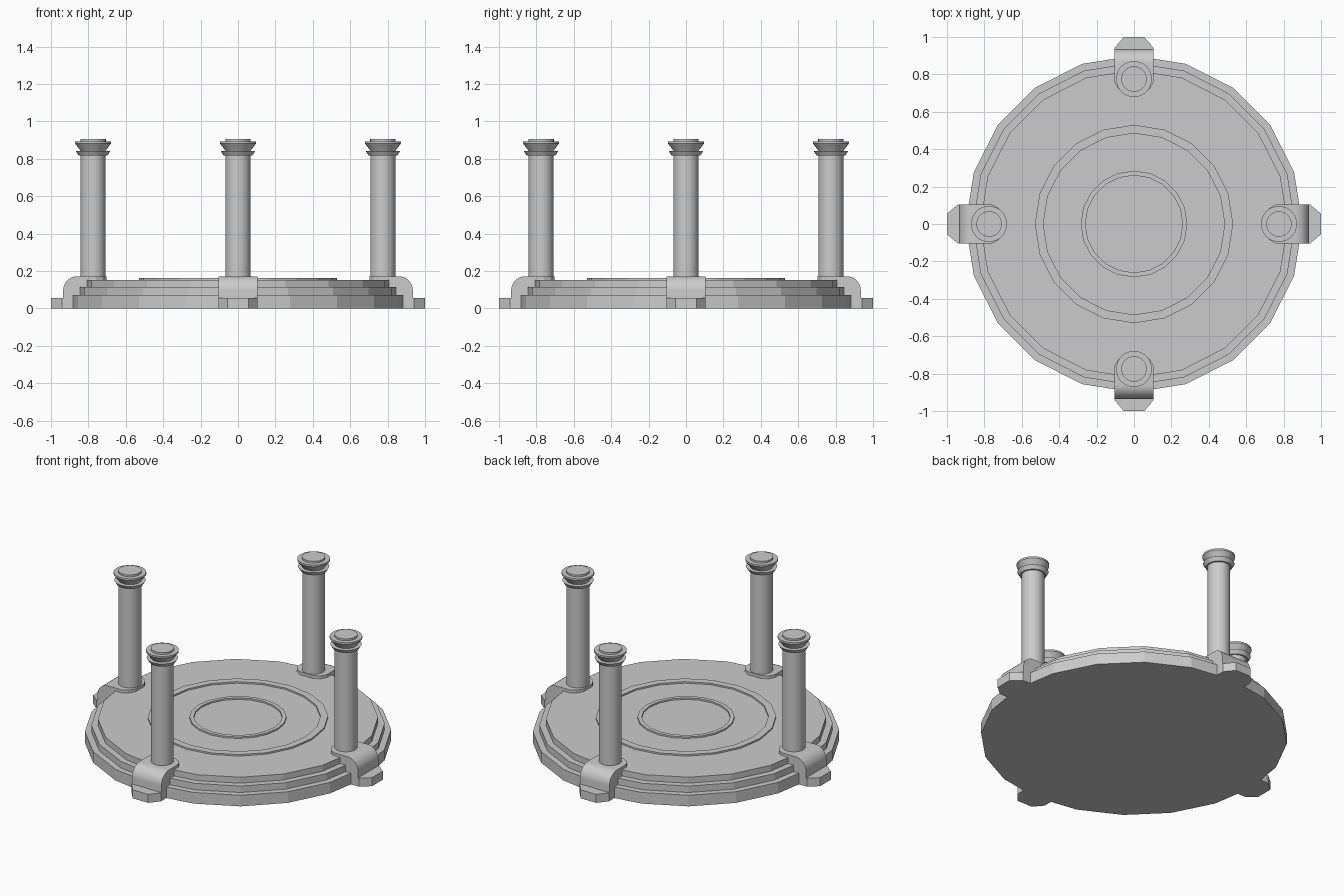
import bpy, bmesh
from math import cos, sin, pi, radians

if "Cube" in bpy.data.objects:
    bpy.data.objects.remove(bpy.data.objects["Cube"])


def finish(name, bm, smooth=None):
    bmesh.ops.remove_doubles(bm, verts=bm.verts, dist=1e-5)
    bmesh.ops.recalc_face_normals(bm, faces=bm.faces)
    me = bpy.data.meshes.new(name)
    bm.to_mesh(me)
    bm.free()
    ob = bpy.data.objects.new(name, me)
    bpy.context.collection.objects.link(ob)
    if smooth:
        bpy.ops.object.select_all(action='DESELECT')
        bpy.context.view_layer.objects.active = ob
        ob.select_set(True)
        bpy.ops.object.shade_smooth_by_angle(angle=radians(smooth))
    return ob


def lathe(name, profile, sides, closed=False, smooth=None):
    """Spin an (r, z) profile about z; open profiles get flat end caps."""
    bm = bmesh.new()
    rings = [[bm.verts.new((r * cos(2 * pi * i / sides), r * sin(2 * pi * i / sides), z))
              for i in range(sides)] for r, z in profile]
    pairs = list(zip(rings, rings[1:]))
    if closed:
        pairs.append((rings[-1], rings[0]))
    else:
        bm.faces.new(rings[0])
        bm.faces.new(rings[-1])
    for a, b in pairs:
        for i in range(sides):
            j = (i + 1) % sides
            bm.faces.new((a[i], a[j], b[j], b[i]))
    return finish(name, bm, smooth)


def prism(name, low, high, smooth=None):
    """Join two matching outlines into a solid."""
    bm = bmesh.new()
    a = [bm.verts.new(p) for p in low]
    b = [bm.verts.new(p) for p in high]
    bm.faces.new(a)
    bm.faces.new(b)
    for i in range(len(a)):
        j = (i + 1) % len(a)
        bm.faces.new((a[i], a[j], b[j], b[i]))
    return finish(name, bm, smooth)


# Stepped round platform
lathe("platform", [(0.90, 0), (0.90, 0.072), (0.862, 0.072), (0.862, 0.114),
                   (0.823, 0.114), (0.823, 0.153)], 20)

# Thin raised rings on the floor
for name, inner, outer in (("outer_ring", 0.485, 0.53), ("inner_ring", 0.26, 0.285)):
    lathe(name, [(inner, 0.15), (outer, 0.15), (outer, 0.163), (inner, 0.163)], 20, closed=True)

W = 0.105   # half width of a bracket
arc = [(0.86 + 0.075 * cos(t), 0.095 + 0.077 * sin(t)) for t in [i * pi / 16 for i in range(9)]]

for k in range(4):
    parts = []
    # Rounded bracket over the platform edge, narrowing at the inner end
    side = [(0.935, 0.0)] + arc + [(0.76, 0.172), (0.76, 0.0)]
    parts.append(prism(f"bracket_{k}", [(x, -W, z) for x, z in side],
                       [(x, W, z) for x, z in side], 30))
    end = [(0.76, -W), (0.76, W), (0.725, 0.085), (0.703, 0.045), (0.703, -0.045), (0.725, -0.085)]
    parts.append(prism(f"bracket_end_{k}", [(x, y, 0.14) for x, y in end],
                       [(x, y, 0.172) for x, y in end]))
    # Tapered foot
    foot = [(0.90, -W), (0.94, -W), (1.0, -0.055), (1.0, 0.055), (0.94, W), (0.90, W)]
    parts.append(prism(f"foot_{k}", [(x, y, 0) for x, y in foot],
                       [(x, y, 0.055) for x, y in foot]))
    # Column with flared capital
    col = lathe(f"column_{k}", [(0.067, 0.16), (0.067, 0.818), (0.077, 0.818), (0.092, 0.842),
                                (0.067, 0.842), (0.072, 0.85), (0.096, 0.882), (0.096, 0.893),
                                (0.068, 0.893), (0.068, 0.905)], 32, smooth=25)
    a = k * pi / 2
    col.location = (0.775 * cos(a), 0.775 * sin(a), 0)
    for p in parts:
        p.rotation_euler.z = a
